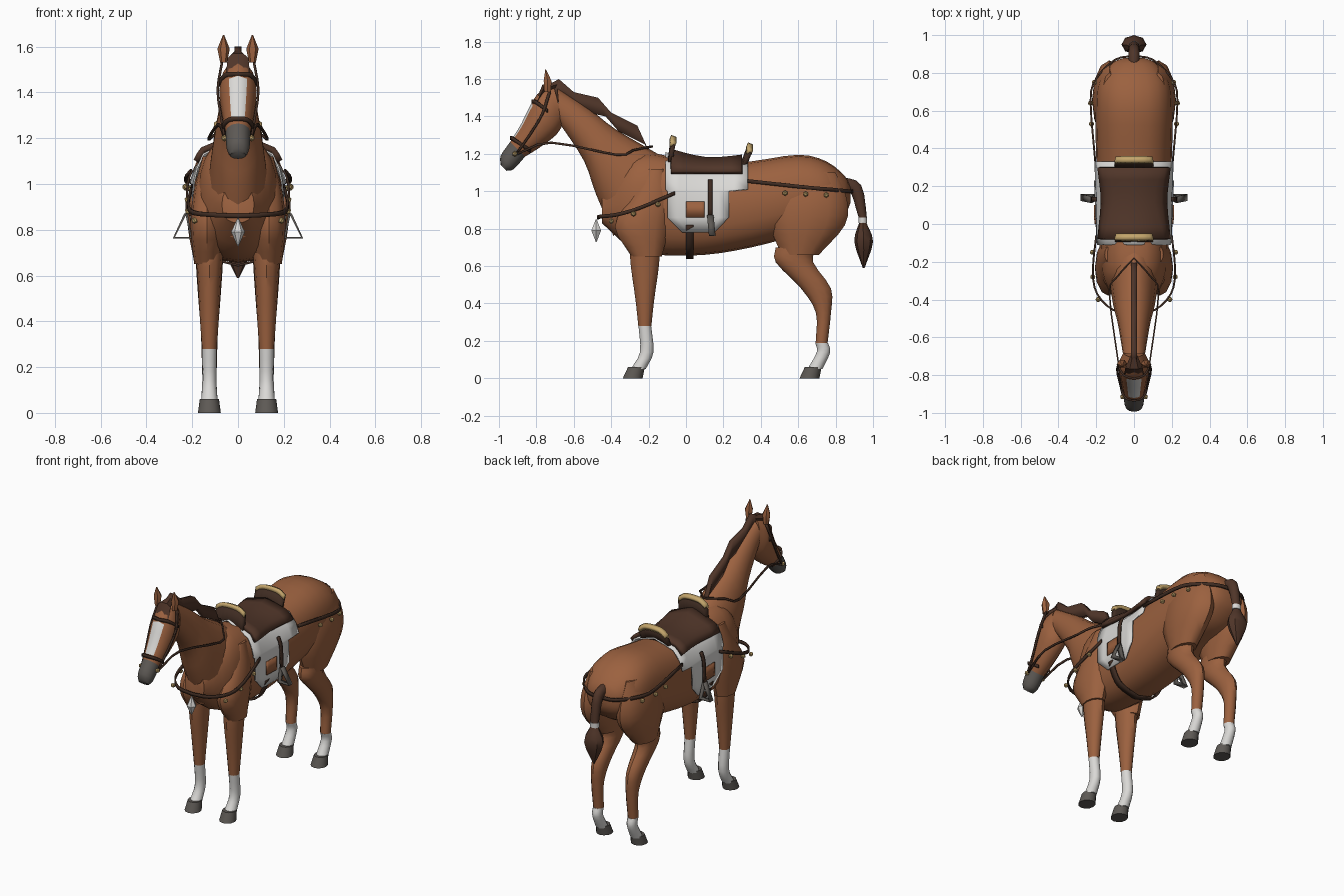
import bpy
import bmesh
import math
from mathutils import Vector

default_cube = bpy.data.objects.get("Cube")
if default_cube:
    bpy.data.objects.remove(default_cube, do_unlink=True)


def material(name, red, green, blue):
    mat = bpy.data.materials.new(name)
    mat.use_nodes = True
    colour = (red, green, blue, 1)
    mat.diffuse_color = colour
    mat.node_tree.nodes["Principled BSDF"].inputs["Base Color"].default_value = colour
    return mat


COAT = material("chestnut_coat", .33, .12, .05)
HAIR = material("dark_hair", .08, .036, .022)
LEATHER = material("strap_leather", .05, .025, .016)
WHITE = material("white", .7, .69, .67)
GREY = material("hoof_grey", .11, .1, .09)
BRASS = material("pale_brass", .55, .38, .15)


def build(name, bm, materials, mirror=False, thickness=0):
    """Turn a bmesh into an object with optional mirror and thickness."""
    bmesh.ops.recalc_face_normals(bm, faces=bm.faces)
    mesh = bpy.data.meshes.new(name)
    bm.to_mesh(mesh)
    bm.free()
    for mat in materials:
        mesh.materials.append(mat)
    part = bpy.data.objects.new(name, mesh)
    bpy.context.collection.objects.link(part)
    if mirror:
        part.modifiers.new("mirror", "MIRROR")
    if thickness:
        solid = part.modifiers.new("thickness", "SOLIDIFY")
        solid.thickness = thickness
        solid.offset = 0
    bpy.ops.object.select_all(action="DESELECT")
    bpy.context.view_layer.objects.active = part
    part.select_set(True)
    bpy.ops.object.shade_smooth_by_angle(angle=math.radians(40))


def flow(rows, steps):
    """Run a smooth spline through rows of any length."""
    rows = [Vector(row) for row in rows]
    rows = [rows[0] * 2 - rows[1], *rows, rows[-1] * 2 - rows[-2]]
    result = []
    for a, b, c, d in zip(rows, rows[1:], rows[2:], rows[3:]):
        for step in range(steps):
            t = step / steps
            result.append(b + (c - a) * t / 2 + (a * 2 - b * 5 + c * 4 - d) * t * t / 2
                          + (b * 3 - a - c * 3 + d) * t ** 3 / 2)
    return result + [rows[-2]]


def skin(bm, loops, closed, blaze=None):
    for i, (near, far) in enumerate(zip(loops, loops[1:])):
        count = len(near)
        for k in range(count if closed else count - 1):
            n = (k + 1) % count
            face = bm.faces.new((near[k], near[n], far[n], far[k]))
            face.material_index = int(bool(blaze and blaze(i, k)))


def loft(name, mat, tilt, rings, x=0, steps=3, sides=12, power=2, blaze=None):
    """Rings are (y, z, half depth, half width); the depth axis turns through tilt."""
    bm = bmesh.new()
    rings = flow(rings, steps)
    loops = []
    for i, (y, z, depth, width) in enumerate(rings):
        angle = math.radians(tilt[0] + (tilt[-1] - tilt[0]) * i / (len(rings) - 1))
        axis = Vector((0, math.cos(angle), math.sin(angle))) * depth
        loop = []
        for k in range(sides):
            turn = math.tau * k / sides
            across, along = (math.copysign(abs(v) ** (2 / power), v)
                             for v in (math.cos(turn), math.sin(turn)))
            loop.append(bm.verts.new(Vector((x + width * across, y, z)) + axis * along))
        loops.append(loop)
    skin(bm, loops, True, blaze)
    bm.faces.new(loops[0])
    bm.faces.new(loops[-1])
    build(name, bm, [mat, WHITE] if blaze else [mat], mirror=x > 0)


def sheet(name, mat, rows, mirror=True, thickness=.01):
    bm = bmesh.new()
    skin(bm, [[bm.verts.new(point) for point in row] for row in rows], False)
    build(name, bm, [mat], mirror, thickness)


def ribbon(name, mat, path, across, mirror=True, thickness=.01, steps=3):
    side = Vector(across) / 2
    path = flow(path, steps)
    sheet(name, mat, [[p - side for p in path], [p + side for p in path]], mirror, thickness)


# Torso
TORSO = [(-.45, .91, .08, .07), (-.3, .94, .24, .16), (-.15, .93, .27, .18), (.1, .9, .24, .19),
         (.35, .93, .23, .2), (.6, .98, .215, .205), (.75, .98, .18, .19),
         (.85, .98, .1, .12), (.88, .98, .04, .05)]
ROUND = 2.4
loft("torso", COAT, [90], TORSO, sides=20, power=ROUND)


def on_torso(y, z, gap):
    """Point on the flank at a height, lifted off the skin by a gap."""
    for a, b in zip(flow(TORSO, 3), flow(TORSO, 3)[1:]):
        if a[0] <= y <= b[0]:
            _, middle, high, wide = a.lerp(b, (y - a[0]) / (b[0] - a[0]))
    high += gap
    reach = max(-1, min(1, (z - middle) / high))
    x = (wide + gap) * (1 - abs(reach) ** ROUND) ** (1 / ROUND)
    return Vector((x, y, middle + reach * high))


def drape(name, mat, gap, rows, thickness=.008):
    """Rows are (height, front, back), laid over the flank."""
    cuts = range(7)
    sheet(name, mat, [[on_torso(front + (back - front) * k / cuts[-1], z, gap) for k in cuts]
                      for z, front, back in rows], thickness=thickness)


# Neck, head and ears
loft("neck", COAT, [62, 95], [(-.27, .98, .25, .135), (-.43, 1.16, .18, .11),
                              (-.53, 1.3, .14, .085), (-.68, 1.455, .1, .06)], sides=16)
loft("head", COAT, [105, 135], [(-.68, 1.46, .1, .055), (-.745, 1.41, .12, .082),
                                (-.835, 1.295, .08, .068), (-.9, 1.225, .056, .054)],
     blaze=lambda ring, k: ring in range(4, 8) and k in (2, 3))
loft("muzzle", GREY, [135], [(-.9, 1.225, .056, .054), (-.955, 1.155, .05, .05),
                             (-.975, 1.125, .022, .035)])
loft("ears", COAT, [0], [(-.74, 1.53, .02, .015), (-.74, 1.59, .024, .027), (-.75, 1.65, .003, .003)],
     x=.063, steps=1, sides=6)

# Mane and forelock
crest = [(-.75, 1.56), (-.68, 1.6), (-.6, 1.53), (-.47, 1.5), (-.4, 1.42), (-.26, 1.35), (-.21, 1.24)]
ribbon("mane", HAIR, [(0, y + .02, z - .05) for y, z in crest], (0, -.04, .1),
       mirror=False, thickness=.03, steps=1)
loft("forelock", HAIR, [110], [(-.69, 1.57, .02, .015), (-.76, 1.55, .025, .045),
                               (-.795, 1.48, .015, .053)], steps=1, sides=6)

# Shoulders, thighs and legs
loft("shoulders", COAT, [0], [(-.16, 1.12, .04, .02), (-.19, .96, .11, .06),
                              (-.235, .81, .145, .072), (-.21, .65, .08, .056)], x=.135)
loft("thighs", COAT, [0], [(.65, 1.1, .15, .04), (.66, .96, .2, .085),
                           (.65, .82, .2, .09), (.61, .66, .1, .062)], x=.13)
LEG_X = .125
loft("front_legs", COAT, [0], [(-.22, .7, .08, .06), (-.22, .6, .075, .053),
                               (-.22, .42, .05, .042), (-.22, .28, .035, .032)], x=LEG_X)
loft("hind_legs", COAT, [0], [(.59, .7, .11, .06), (.58, .62, .1, .057), (.695, .48, .08, .047),
                              (.735, .35, .04, .037), (.725, .19, .032, .032)], x=LEG_X)
for place, y, top in (("front", -.22, .28), ("hind", .725, .19)):
    loft(place + "_socks", WHITE, [0], [(y, top, .034, .032), (y + .01, .14, .036, .031),
                                        (y - .035, .05, .04, .036)], x=LEG_X)
    loft(place + "_hooves", GREY, [0], [(y - .045, .06, .045, .042), (y - .065, 0, .053, .05)], x=LEG_X)

# Tail with a white tie
loft("tail_dock", HAIR, [80, 0], [(.84, 1.04, .035, .03), (.91, 1.01, .035, .03), (.945, .86, .022, .028)])
loft("tail_tie", WHITE, [0], [(.945, .86, .024, .03), (.945, .83, .024, .03)])
loft("tail_tuft", HAIR, [0], [(.945, .83, .02, .025), (.95, .73, .05, .066), (.95, .59, .005, .005)], sides=8)

# Blanket, its patch, the saddle and the girth
START, END = -.11, .33
drape("blanket", WHITE, .014, [(z, START, END) for z in (2, 1.13, 1.07, 1.01)]
      + [(1, -.1, .23), (.86, -.1, .23), (.78, -.02, .15)])
drape("blanket_patch", COAT, .02, [(.945, 0, .1), (.86, 0, .1)])
drape("saddle_seat", HAIR, .03, [(z, -.08, .3) for z in (2, 1.15, 1.13, 1.1)], thickness=.025)
for part, y, lean, top in (("pommel", -.08, .02, 1.28), ("cantle", .32, .04, 1.24)):
    arch = [(-.1, -.03), (-.05, 0), (.05, 0), (.1, -.03)]
    height = top - 1.13
    ribbon(part, LEATHER, [(x, y, top - height / 2 + drop) for x, drop in arch],
           (0, lean, height), mirror=False, thickness=.025)
    ribbon(part + "_trim", BRASS, [(x, y + lean / 2, top + drop) for x, drop in arch],
           (0, .01, .025), mirror=False, thickness=.03)
ribbon("girth", LEATHER, [on_torso(.02, z, .012) for z in (.82, .75, .68, .5)], (0, .04, 0))

# Stirrups
ribbon("stirrup_leathers", LEATHER, [(.2, .13, 1.06), (.22, .13, 1), (.225, .13, .86)], (0, .024, 0))
ribbon("stirrup_irons", GREY, [(.225, .13, .87), (.205, .14, .765), (.28, .14, .765), (.23, .13, .87)],
       (0, .035, 0), steps=1)

# Harness and bridle straps
UPRIGHT = (0, 0, .02)
ribbon("breast_strap", LEATHER, [(.2, -.06, .99), (.218, -.25, .91), (.195, -.37, .875),
                                 (.11, -.455, .865), (0, -.47, .86)], UPRIGHT)
ribbon("hip_strap", LEATHER, [(.205, .33, 1.055), (.23, .65, 1.02), (.2, .77, 1.01),
                              (.1, .87, 1), (0, .89, 1)], UPRIGHT)
ribbon("reins", LEATHER, [(.06, -.9, 1.2), (.085, -.72, 1.26), (.13, -.37, 1.195),
                          (.09, -.28, 1.22), (0, -.18, 1.24)], (0, 0, .012), thickness=.008)
ribbon("cheek_straps", LEATHER, [(.07, -.73, 1.53), (.089, -.77, 1.41), (.074, -.84, 1.295),
                                 (.06, -.9, 1.21)], (0, .018, .006))
ribbon("noseband", LEATHER, [(0, -.935, 1.285), (.04, -.925, 1.28), (.065, -.88, 1.25), (.04, -.83, 1.215)],
       UPRIGHT)
ribbon("browband", LEATHER, [(0, -.82, 1.48), (.055, -.8, 1.475), (.088, -.74, 1.43)], UPRIGHT)

# Brass studs and the hanging pendant
bm = bmesh.new()
for spot in ((.22, -.15, .93), (.218, -.28, .88), (.19, -.4, .84), (.06, -.915, 1.2),
             (.225, .53, .99), (.23, .64, .985), (.21, .75, .98)):
    stud = bmesh.ops.create_icosphere(bm, subdivisions=1, radius=.015)
    bmesh.ops.translate(bm, verts=stud["verts"], vec=spot)
build("studs", bm, [BRASS], mirror=True)
loft("pendant", WHITE, [0], [(-.48, .85, .003, .003), (-.48, .79, .03, .03), (-.48, .73, .003, .003)],
     steps=1, sides=6)
